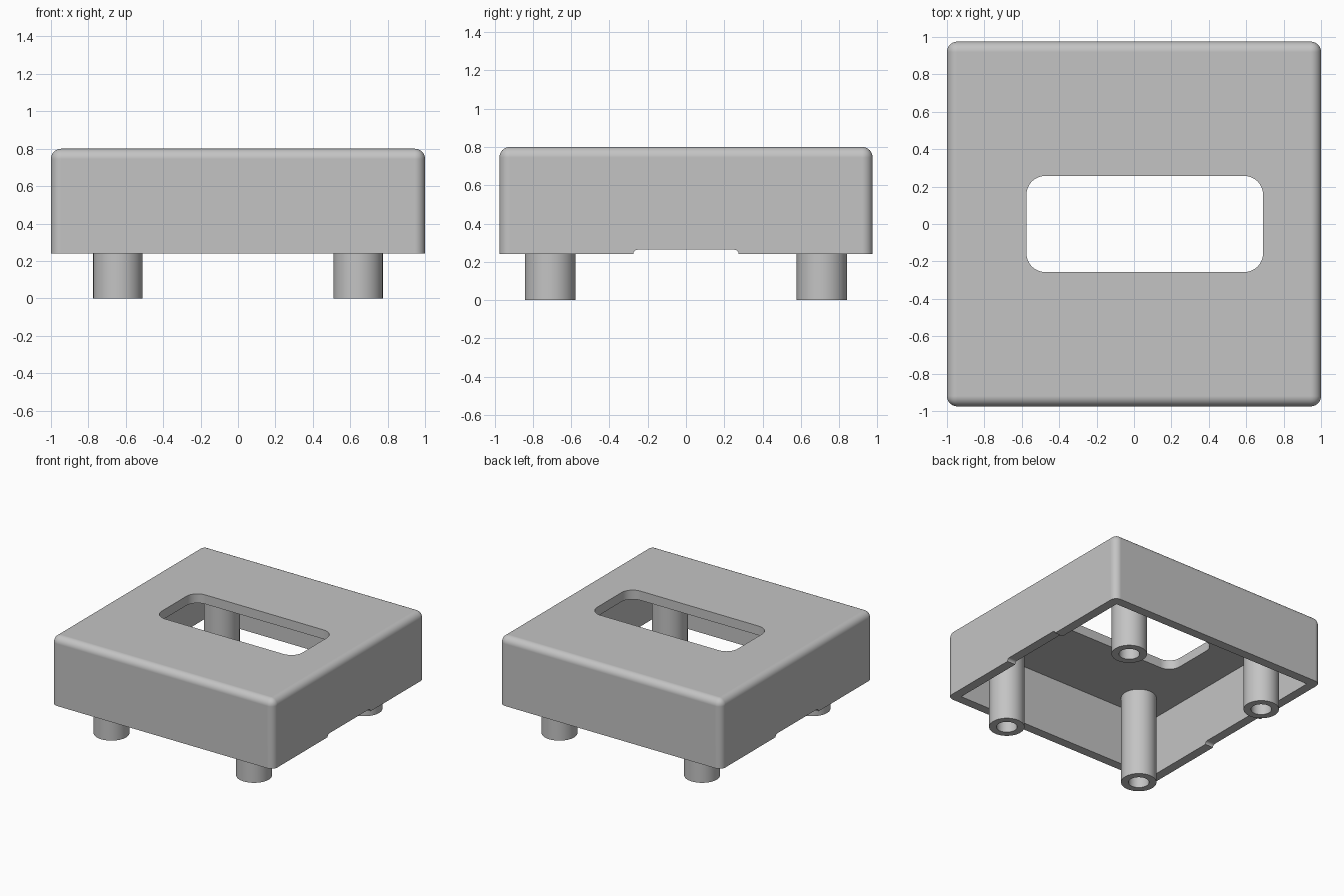
import bpy
import bmesh
import math
from mathutils import Vector, Matrix

cube = bpy.data.objects.get("Cube")
if cube:
    bpy.data.objects.remove(cube, do_unlink=True)

grey = bpy.data.materials.new("light grey plastic")
grey.use_nodes = True
colour = (0.55, 0.55, 0.55, 1)
grey.diffuse_color = colour
grey.node_tree.nodes["Principled BSDF"].inputs["Base Color"].default_value = colour

HALF_X, HALF_Y = 1.0, 0.975
BASE, TOP, WALL = 0.24, 0.80, 0.075
CEILING = TOP - WALL


def add_object(name, bm):
    bmesh.ops.recalc_face_normals(bm, faces=bm.faces)
    mesh = bpy.data.meshes.new(name)
    bm.to_mesh(mesh)
    bm.free()
    mesh.materials.append(grey)
    obj = bpy.data.objects.new(name, mesh)
    bpy.context.collection.objects.link(obj)
    return obj


def box(name, low, high, radius=0, rounded=None):
    """Box between two corners, rounding the edges whose midpoint direction passes the rule."""
    low, high = Vector(low), Vector(high)
    bm = bmesh.new()
    bmesh.ops.create_cube(bm, size=2)
    edges = [e for e in bm.edges if rounded and rounded((e.verts[0].co + e.verts[1].co) / 2)]
    centre, half = (low + high) / 2, (high - low) / 2
    bmesh.ops.transform(bm, matrix=Matrix.Translation(centre) @ Matrix.Diagonal(half.to_4d()),
                        verts=bm.verts)
    if edges:
        bmesh.ops.bevel(bm, geom=edges, offset=radius, segments=8, profile=0.5,
                        affect='EDGES', clamp_overlap=True)
    return add_object(name, bm)


def activate(obj):
    bpy.ops.object.select_all(action='DESELECT')
    obj.select_set(True)
    bpy.context.view_layer.objects.active = obj


def cut(target, cutter):
    activate(target)
    mod = target.modifiers.new("cut", 'BOOLEAN')
    mod.operation, mod.solver, mod.object = 'DIFFERENCE', 'EXACT', cutter
    bpy.ops.object.modifier_apply(modifier=mod.name)
    bpy.data.objects.remove(cutter, do_unlink=True)


def smooth(obj):
    activate(obj)
    bpy.ops.object.shade_smooth_by_angle(angle=math.radians(30))
    obj.modifiers.new("even shading", 'WEIGHTED_NORMAL').keep_sharp = True


# Hollow cover: rounded top and corners, open underneath
cover = box("cover", (-HALF_X, -HALF_Y, BASE), (HALF_X, HALF_Y, TOP), 0.055,
            lambda m: m.z > -0.5)
cut(cover, box("cavity", (WALL - HALF_X, WALL - HALF_Y, 0),
               (HALF_X - WALL, HALF_Y - WALL, CEILING)))

# Rounded window through the top
cut(cover, box("window", (-0.575, -0.257, 0.6), (0.69, 0.257, 1), 0.1,
               lambda m: abs(m.z) < 0.5))

# Shallow notch under both side walls
cut(cover, box("notch", (-1.2, -0.275, 0.1), (1.2, 0.275, 0.263), 0.022,
               lambda m: m.z > 0.5 and abs(m.x) < 0.5))
smooth(cover)


# Hollow posts hanging from the ceiling
def post(name, x, y, outer=0.132, inner=0.077):
    profile = [(inner, CEILING), (inner, 0), (outer, 0), (outer, CEILING)]
    bm = bmesh.new()
    verts = [bm.verts.new((r, 0, z)) for r, z in profile]
    edges = [bm.edges.new(pair) for pair in zip(verts, verts[1:])]
    bmesh.ops.spin(bm, geom=verts + edges, cent=(0, 0, 0), axis=(0, 0, 1),
                   angle=math.tau, steps=48)
    bmesh.ops.remove_doubles(bm, verts=bm.verts, dist=0.0001)
    # Close the ring where it meets the ceiling
    rims = [e for e in bm.edges if e.is_boundary]
    bmesh.ops.bridge_loops(bm, edges=rims)
    obj = add_object(name, bm)
    obj.location = (x, y, 0)
    smooth(obj)


for side, x in (("left", 0.642), ("right", -0.642)):
    for end, y in (("front", -0.71), ("back", 0.71)):
        post(f"{end}_{side}_post", x, y)
